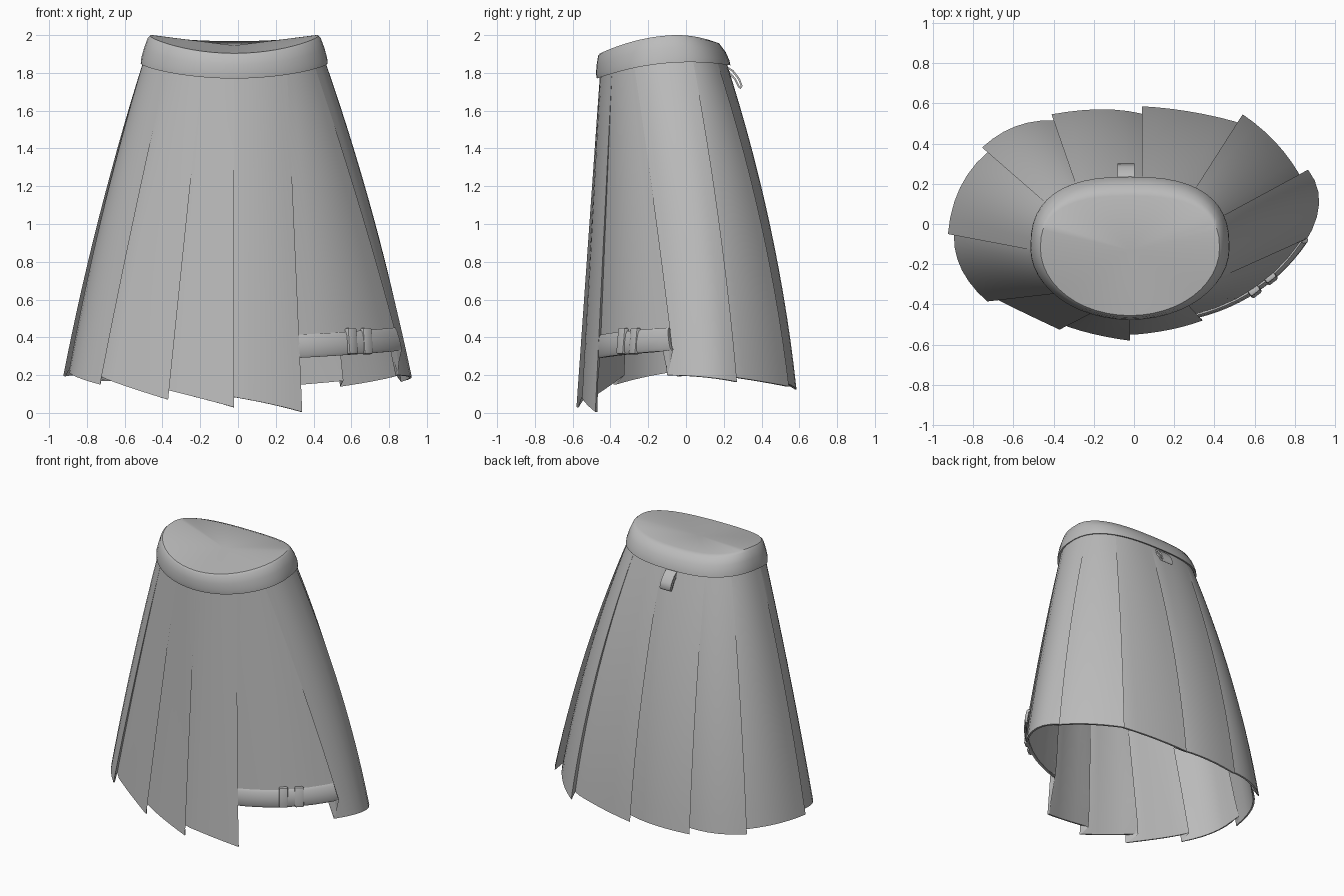
import bpy, bmesh, math
from mathutils import Vector

if "Cube" in bpy.data.objects:
    bpy.data.objects.remove(bpy.data.objects["Cube"])

grey = bpy.data.materials.new("cloth_grey")
grey.diffuse_color = (0.5, 0.5, 0.5, 1)
grey.use_nodes = True
grey.node_tree.nodes["Principled BSDF"].inputs["Base Color"].default_value = grey.diffuse_color


def make(name, bm, thickness=0, angle=35):
    me = bpy.data.meshes.new(name)
    bm.to_mesh(me)
    bm.free()
    me.materials.append(grey)
    ob = bpy.data.objects.new(name, me)
    bpy.context.collection.objects.link(ob)
    bpy.ops.object.select_all(action='DESELECT')
    ob.select_set(True)
    bpy.context.view_layer.objects.active = ob
    if thickness:
        mod = ob.modifiers.new("thickness", 'SOLIDIFY')
        mod.thickness = thickness
        mod.offset = -1
        bpy.ops.object.modifier_apply(modifier=mod.name)
    bpy.ops.object.shade_smooth_by_angle(angle=math.radians(angle))
    return ob


def grid(columns, closed=False):
    """Skin a list of point columns, each running downwards."""
    bm = bmesh.new()
    cols = [[bm.verts.new(p) for p in c] for c in columns]
    pairs = list(zip(cols, cols[1:])) + ([(cols[-1], cols[0])] if closed else [])
    for a, b in pairs:
        for r in range(len(a) - 1):
            bm.faces.new((a[r], a[r + 1], b[r + 1], b[r]))
    bmesh.ops.remove_doubles(bm, verts=bm.verts, dist=0.0005)
    return bm


def waist(deg, rx, front, back):
    """Waist outline: round at the front, squarer at the back."""
    a = math.radians(deg)
    c, s = math.cos(a), math.sin(a)
    if s > 0:
        c, s = math.copysign(abs(c) ** 0.78, c), s ** 0.78
    y = -0.12 + s * ((back + 0.12) if s > 0 else (-0.12 - front))
    return -0.02 + rx * c, y, s


def band_bottom(s):
    return 1.85 + 0.035 * s - 0.045 * s * s


def band_top(s):
    return 1.996 + 0.0325 * s - 0.06 * s * s


def cloth(hem, deg, t):
    """Point on the flared cloth, t = 0 at the waist and 1 at the hem."""
    x, y, s = waist(deg, 0.475, -0.455, 0.21)
    top = Vector((x, y, band_bottom(s) + 0.03))
    f = t + (0.25 + 0.25 * s) * t * (1 - t)
    p = top.lerp(hem, f)
    p.z = top.z + (hem.z - top.z) * t
    return p


def through(a, b, c, u):
    """Smooth curve through three points."""
    return a * (1 - u) * (1 - 2 * u) + b * 4 * u * (1 - u) + c * u * (2 * u - 1)


# Panels, anticlockwise: hem start, middle, end, waist angles, fold depth
PANELS = [
    ((0.00, -0.55, 0.08), (0.18, -0.525, 0.045), (0.34, -0.48, 0.005), -90, -54, 0.06),
    ((0.30, -0.455, 0.29), (0.62, -0.315, 0.31), (0.86, -0.07, 0.33), -54, -28, 0),
    ((0.845, -0.10, 0.20), (0.92, 0.10, 0.19), (0.865, 0.27, 0.165), -28, 22, 0),
    ((0.82, 0.25, 0.19), (0.70, 0.41, 0.165), (0.54, 0.545, 0.14), 22, 54, 0.06),
    ((0.50, 0.51, 0.165), (0.27, 0.56, 0.145), (0.04, 0.585, 0.125), 54, 86, 0.06),
    ((0.03, 0.55, 0.15), (-0.17, 0.57, 0.145), (-0.41, 0.545, 0.14), 86, 118, 0.06),
    ((-0.40, 0.515, 0.17), (-0.59, 0.485, 0.17), (-0.755, 0.38, 0.17), 118, 145, 0.06),
    ((-0.73, 0.355, 0.19), (-0.865, 0.18, 0.2), (-0.925, -0.05, 0.195), 145, 182, 0.06),
    ((-0.895, -0.06, 0.22), (-0.855, -0.23, 0.19), (-0.73, -0.385, 0.15), 182, 222, 0.06),
    ((-0.70, -0.365, 0.18), (-0.56, -0.435, 0.13), (-0.37, -0.525, 0.07), 222, 249, 0.06),
    ((-0.37, -0.495, 0.12), (-0.21, -0.545, 0.08), (-0.02, -0.58, 0.03), 249, 270, 0.06),
]
ROWS, SEGS = 14, 6
columns = []
for a, b, c, d0, d1, fold in PANELS:
    a, b, c = Vector(a), Vector(b), Vector(c)
    if fold:  # tucked edge hidden behind the neighbouring pleat
        tuck = a + (a - b).normalized() * fold - Vector((a.x, a.y, 0)) * 0.02
        columns.append([cloth(tuck, d0, r / ROWS) for r in range(ROWS + 1)])
    for i in range(SEGS + 1):
        u = i / SEGS
        columns.append([cloth(through(a, b, c, u), d0 + (d1 - d0) * u, r / ROWS)
                        for r in range(ROWS + 1)])
make("pleated_skirt", grid(columns, True), 0.012)

# Waistband with closed top: rings of (radius x, front y, back y, blend, lift)
RINGS = [(0.445, -0.455, 0.14, 1, 0), (0.458, -0.465, 0.175, 1, -0.012),
         (0.478, -0.473, 0.21, 0.55, 0), (0.492, -0.477, 0.23, 0.2, 0),
         (0.495, -0.472, 0.235, 0, 0), (0.465, -0.445, 0.205, 0, 0.01)]
columns = []
for i in range(48):
    col = [(-0.02, -0.13, 1.945)]
    for rx, front, back, k, lift in RINGS:
        x, y, s = waist(i * 7.5, rx, front, back)
        col.append((x, y, band_bottom(s) * (1 - k) + band_top(s) * k + lift))
    columns.append(col)
bm = bmesh.new()
centre = bm.verts.new(columns[0][0])
cols = [[bm.verts.new(p) for p in c[1:]] for c in columns]
for a, b in zip(cols, cols[1:] + cols[:1]):
    bm.faces.new((centre, a[0], b[0]))
    for r in range(len(a) - 1):
        bm.faces.new((a[r], a[r + 1], b[r + 1], b[r]))
make("waistband", bm, 0, 40)

# Strap along the raised hem of the inset panel
a, b, c, d0, d1, _ = PANELS[1]
a, b, c = Vector(a), Vector(b), Vector(c)
out = Vector((0.58, -0.81, 0)) * 0.018
columns = []
for i in range(13):
    u = i / 12
    col = [cloth(through(a, b, c, u), d0 + (d1 - d0) * u, t) for t in (0.92, 0.93, 0.96, 0.99, 1.0)]
    columns.append([p + out * k for p, k in zip(col, (0.4, 0.9, 1.1, 0.9, 0.4))])
make("hem_strap", grid(columns), 0.018)

# Two keeper loops on the strap
for i, (x, y) in enumerate([(0.60, -0.335), (0.68, -0.27)]):
    bm = bmesh.new()
    bmesh.ops.create_cube(bm, size=1)
    bmesh.ops.scale(bm, vec=(0.06, 0.036, 0.14), verts=bm.verts)
    bmesh.ops.bevel(bm, geom=bm.edges[:], offset=0.01, segments=2, affect='EDGES', profile=0.5)
    ob = make(f"strap_keeper_{i + 1}", bm)
    ob.location = (x, y, 0.38)
    ob.rotation_euler = (math.radians(-6), 0, math.radians(38))

# Hanging loop at the back of the waistband
PATH = [(0.20, 1.845), (0.25, 1.815), (0.285, 1.77), (0.30, 1.73), (0.29, 1.715),
        (0.275, 1.725), (0.255, 1.765), (0.215, 1.81)]
loop = [[(x * (1 + 0.2 * (1.8 - z)) - 0.04, y, z) for y, z in PATH] for x in (0.042, -0.042)]
make("hanging_loop", grid(loop), 0.01, 60)
